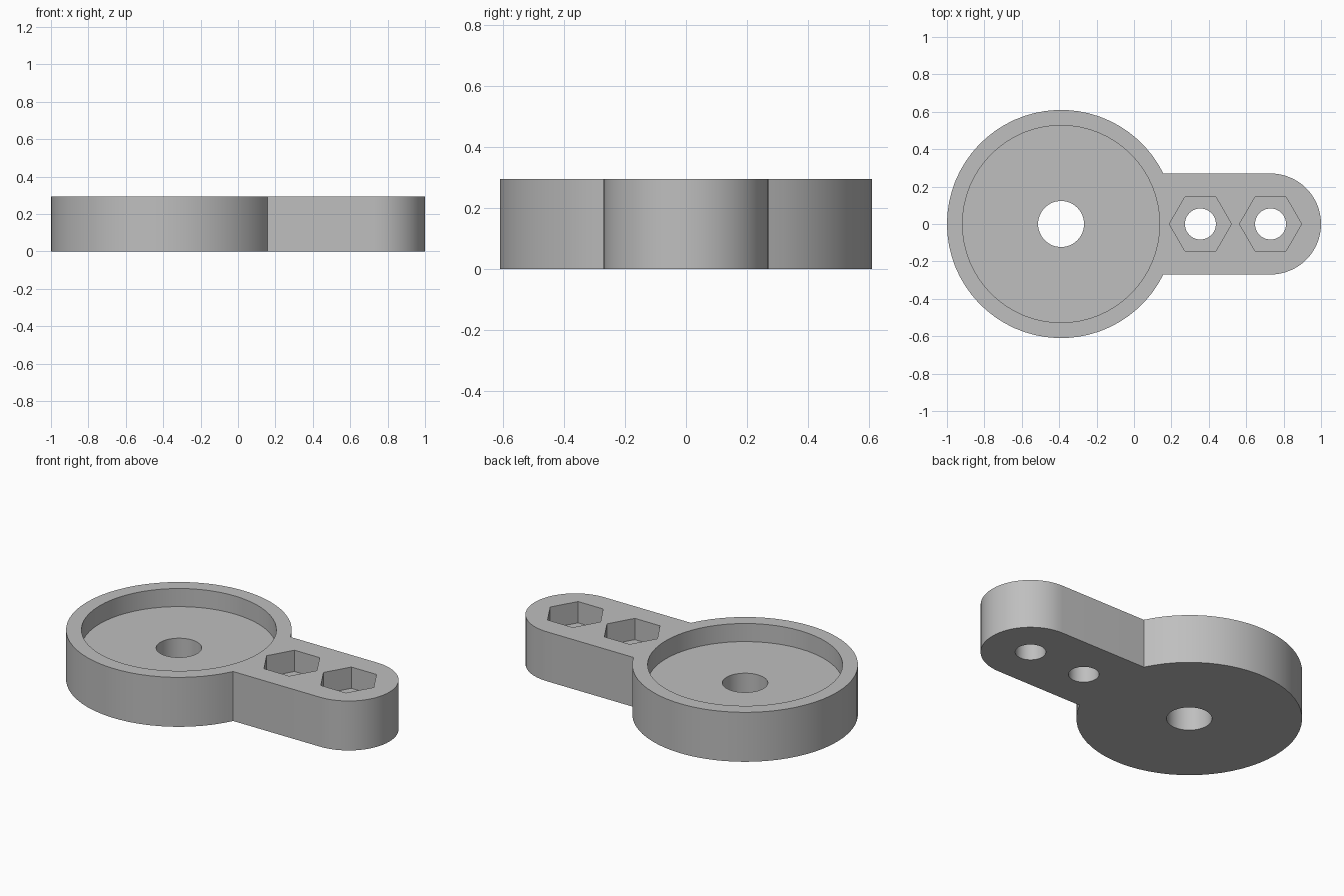
import bpy
import bmesh
from math import asin, cos, sin, pi, radians

cube = bpy.data.objects.get("Cube")
if cube:
    bpy.data.objects.remove(cube, do_unlink=True)

HEIGHT = 0.295
DISC_X, DISC_R = -0.39, 0.61
ARM_X, ARM_R = 0.73, 0.27
RECESS_Z, NUT_Z = 0.187, 0.168

grey = bpy.data.materials.new("plain_grey")
grey.use_nodes = True
colour = (0.52, 0.52, 0.52, 1)
grey.diffuse_color = colour
grey.node_tree.nodes["Principled BSDF"].inputs["Base Color"].default_value = colour


def arc(cx, radius, start, end, steps):
    """Points along an arc centred on the x axis, both ends included."""
    angles = [start + (end - start) * i / steps for i in range(steps + 1)]
    return [(cx + radius * cos(a), radius * sin(a)) for a in angles]


def prism(name, outline, bottom, top):
    """Extrude a closed outline between two heights."""
    bm = bmesh.new()
    face = bm.faces.new([bm.verts.new((x, y, bottom)) for x, y in outline])
    grown = bmesh.ops.extrude_face_region(bm, geom=[face])["geom"]
    verts = [g for g in grown if isinstance(g, bmesh.types.BMVert)]
    bmesh.ops.translate(bm, verts=verts, vec=(0, 0, top - bottom))
    bmesh.ops.recalc_face_normals(bm, faces=bm.faces)
    mesh = bpy.data.meshes.new(name)
    bm.to_mesh(mesh)
    bm.free()
    mesh.materials.append(grey)
    obj = bpy.data.objects.new(name, mesh)
    bpy.context.collection.objects.link(obj)
    return obj


def cut(body, name, x, radius, bottom, sides):
    """Cut a straight-sided hole from the given height up through the top."""
    outline = arc(x, radius, 0, 2 * pi, sides)[:-1]
    cutter = prism(name, outline, bottom, HEIGHT + 0.1)
    cutter.hide_render = True
    mod = body.modifiers.new(name, "BOOLEAN")
    mod.operation = "DIFFERENCE"
    mod.solver = "EXACT"
    mod.object = cutter
    bpy.context.view_layer.objects.active = body
    bpy.ops.object.modifier_apply(modifier=name)
    bpy.data.objects.remove(cutter, do_unlink=True)


# Body: round disc running into a straight arm with a rounded end
join = asin(ARM_R / DISC_R)
outline = arc(DISC_X, DISC_R, join, 2 * pi - join, 56)
outline += arc(ARM_X, ARM_R, -pi / 2, pi / 2, 32)
body = prism("disc_and_arm", outline, 0, HEIGHT)

# Round recess and centre bore in the disc
cut(body, "recess", DISC_X, 0.527, RECESS_Z, 64)
cut(body, "centre_bore", DISC_X, 0.123, -0.1, 48)

# Hexagonal nut pockets with bolt holes along the arm
for x in (0.355, ARM_X):
    cut(body, "nut_pocket", x, 0.166, NUT_Z, 6)
    cut(body, "bolt_hole", x, 0.083, -0.1, 40)

bpy.ops.object.select_all(action="DESELECT")
body.select_set(True)
bpy.context.view_layer.objects.active = body
bpy.ops.object.shade_smooth_by_angle(angle=radians(30))
